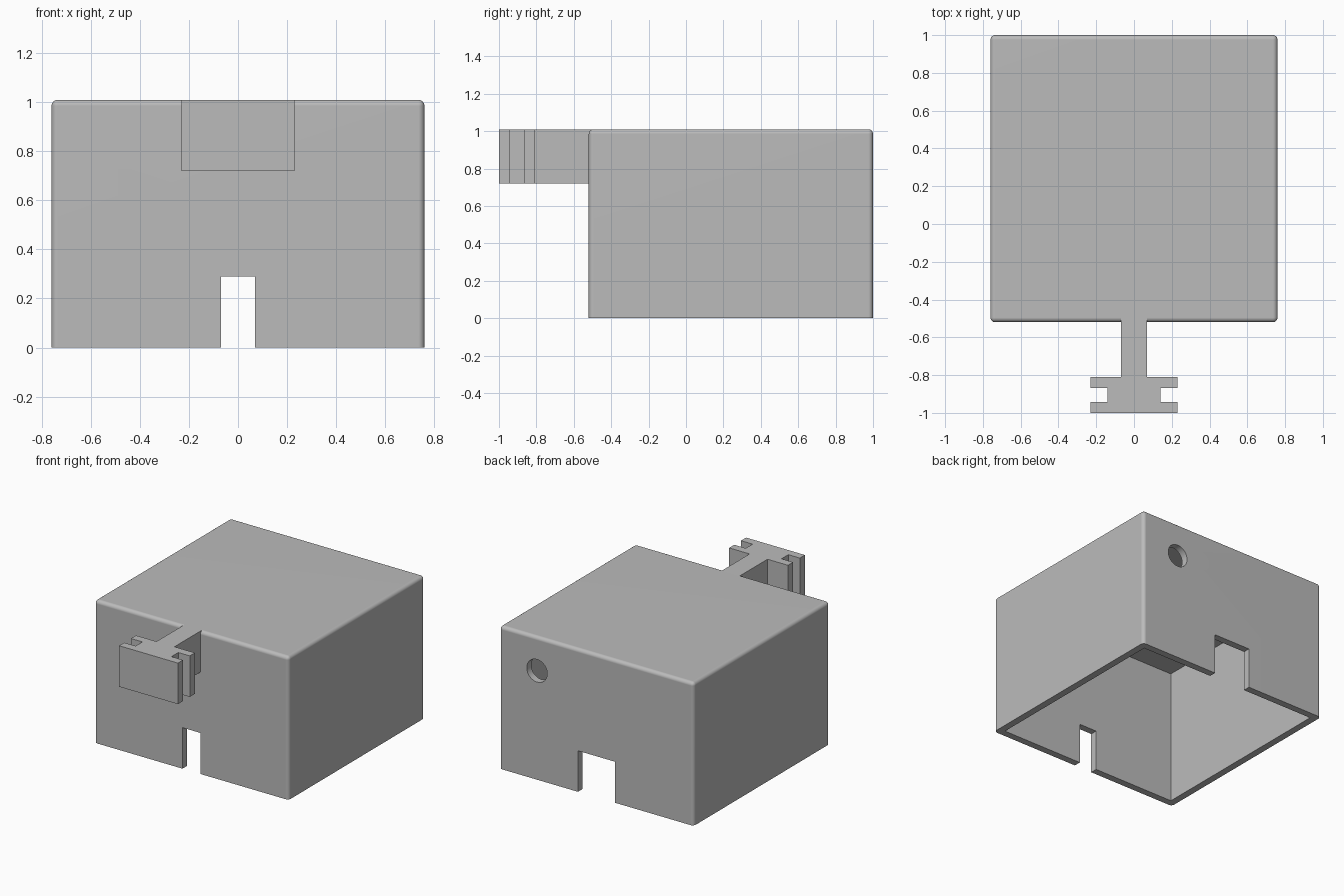
import bpy
import bmesh
from math import radians, pi
from mathutils import Matrix

if "Cube" in bpy.data.objects:
    bpy.data.objects.remove(bpy.data.objects["Cube"], do_unlink=True)

HALF, FRONT, BACK, TOP = 0.76, -0.52, 1.0, 1.01
WALL, ROUND = 0.05, 0.025
LOW = -0.2  # cutters start below the open base

grey = bpy.data.materials.new("plain grey")
grey.use_nodes = True
colour = (0.5, 0.5, 0.5, 1)
grey.diffuse_color = colour
grey.node_tree.nodes["Principled BSDF"].inputs["Base Color"].default_value = colour


def add_object(name, bm):
    bmesh.ops.recalc_face_normals(bm, faces=bm.faces)
    mesh = bpy.data.meshes.new(name)
    bm.to_mesh(mesh)
    bm.free()
    mesh.materials.append(grey)
    obj = bpy.data.objects.new(name, mesh)
    bpy.context.collection.objects.link(obj)
    return obj


def block(name, half, y0, y1, z0, z1, rounding=0):
    bm = bmesh.new()
    size = Matrix.Diagonal((2 * half, y1 - y0, z1 - z0, 1))
    place = Matrix.Translation((0, (y0 + y1) / 2, (z0 + z1) / 2))
    bmesh.ops.create_cube(bm, size=1, matrix=place @ size)
    if rounding:
        # round every edge except those around the base
        edges = [e for e in bm.edges if max(v.co.z for v in e.verts) > z0 + 0.01]
        bmesh.ops.bevel(bm, geom=edges, offset=rounding, segments=6,
                        profile=0.5, affect='EDGES')
    return add_object(name, bm)


def activate(obj):
    bpy.ops.object.select_all(action='DESELECT')
    obj.select_set(True)
    bpy.context.view_layer.objects.active = obj


def cut(obj, cutter):
    cutter.hide_render = True
    mod = obj.modifiers.new("cut", 'BOOLEAN')
    mod.operation = 'DIFFERENCE'
    mod.solver = 'EXACT'
    mod.object = cutter
    activate(obj)
    bpy.ops.object.modifier_apply(modifier=mod.name)
    bpy.data.objects.remove(cutter, do_unlink=True)


# Hollow cover, open underneath
cover = block("cover", HALF, FRONT, BACK, 0, TOP, ROUND)
cut(cover, block("cavity", HALF - WALL, FRONT + WALL, BACK - WALL, LOW, TOP - WALL))

# Narrow slot in the front wall, wide slot in the back wall
cut(cover, block("front_slot", 0.07, FRONT - 0.1, FRONT + 0.1, LOW, 0.29))
cut(cover, block("back_slot", 0.145, BACK - 0.1, BACK + 0.1, LOW, 0.29))

# Round hole high in the back wall
bm = bmesh.new()
bmesh.ops.create_cone(bm, cap_ends=True, segments=40, radius1=0.08, radius2=0.08,
                      depth=0.2, matrix=Matrix.Translation((0.465, BACK, 0.77))
                      @ Matrix.Rotation(pi / 2, 4, 'X'))
cut(cover, add_object("back_hole", bm))

activate(cover)
bpy.ops.object.shade_smooth_by_angle(angle=radians(35))
weighted = cover.modifiers.new("flat panels", 'WEIGHTED_NORMAL')
weighted.keep_sharp = True

# Hanging bracket: stem and grooved clip, extruded from half a plan outline
half_plan = [(0.07, FRONT + ROUND), (0.07, -0.81), (0.23, -0.81), (0.23, -0.867),
             (0.14, -0.867), (0.14, -0.943), (0.23, -0.943), (0.23, -1)]
outline = half_plan + [(-x, y) for x, y in reversed(half_plan)]
bm = bmesh.new()
plan = bm.faces.new([bm.verts.new((x, y, 0.72)) for x, y in outline])
raised = bmesh.ops.extrude_face_region(bm, geom=[plan], use_keep_orig=True)["geom"]
bmesh.ops.translate(bm, vec=(0, 0, TOP - 0.72),
                    verts=[g for g in raised if isinstance(g, bmesh.types.BMVert)])
add_object("hanging_bracket", bm)
